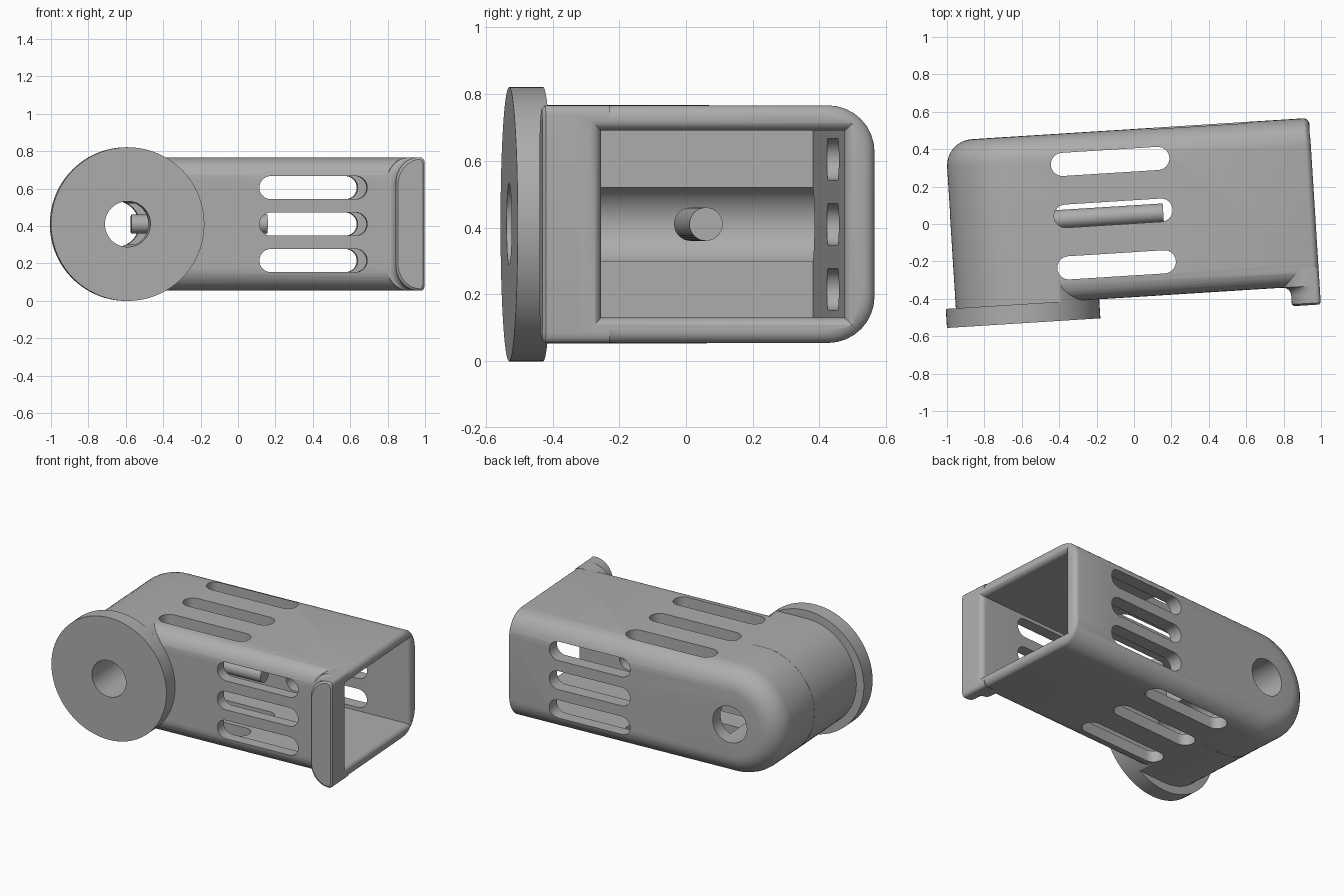
import bpy, bmesh
from math import sin, cos, pi, radians, sqrt, acos
from mathutils import Matrix

cube = bpy.data.objects.get("Cube")
if cube:
    bpy.data.objects.remove(cube)

grey = bpy.data.materials.new("matte grey")
grey.use_nodes = True
GREY = (0.42, 0.42, 0.42, 1)
grey.diffuse_color = GREY
grey.node_tree.nodes["Principled BSDF"].inputs["Base Color"].default_value = GREY

MID = 0.41          # height of the centre line
AXIS = -0.622       # pivot position along the length
HALF = 0.356        # half height of the housing
FRONT, BACK, END = -0.39, 0.507, 0.97
QUARTER = [i * pi / 16 for i in range(9)]


def loft(name, rings):
    """Closed solid through rings of equal point count."""
    bm = bmesh.new()
    loops = [[bm.verts.new(p) for p in ring] for ring in rings]
    n = len(loops[0])
    for a, b in zip(loops, loops[1:]):
        for i in range(n):
            j = (i + 1) % n
            bm.faces.new((a[i], a[j], b[j], b[i]))
    bm.faces.new(loops[0])
    bm.faces.new(loops[-1])
    bmesh.ops.recalc_face_normals(bm, faces=bm.faces)
    mesh = bpy.data.meshes.new(name)
    bm.to_mesh(mesh)
    bm.free()
    ob = bpy.data.objects.new(name, mesh)
    bpy.context.collection.objects.link(ob)
    mesh.materials.append(grey)
    return ob


def combine(ob, other, operation, keep=False):
    mod = ob.modifiers.new("combine", 'BOOLEAN')
    mod.object, mod.operation, mod.solver = other, operation, 'EXACT'
    bpy.context.view_layer.objects.active = ob
    bpy.ops.object.modifier_apply(modifier=mod.name)
    if not keep:
        bpy.data.objects.remove(other)


def arc(cx, cz, rx, rz, start, stop, steps):
    return [(cx + rx * cos(start + (stop - start) * i / steps),
             cz + rz * sin(start + (stop - start) * i / steps)) for i in range(steps + 1)]


def across(outline, y):
    """Outline in length and height, placed at a depth."""
    return [(x, y, MID + z) for x, z in outline]


def disc(name, radius, y0, y1, steps=72):
    ring = arc(AXIS, 0, radius, radius, 0, 2 * pi, steps)[:-1]
    return loft(name, [across(ring, y0), across(ring, y1)])


def section(x, grow, y0, y1, half):
    """Rectangular section across the length."""
    return [(x, y0 - grow, MID - half - grow), (x, y1 + grow, MID - half - grow),
            (x, y1 + grow, MID + half + grow), (x, y0 - grow, MID + half + grow)]


def round_section(x, grow, r0, r1):
    """Housing section with filleted corners."""
    y0, y1, h = FRONT - grow, BACK + grow, HALF + grow
    pts = []
    for cy, cz, r, a in ((y1 - r1, h - r1, r1, 0), (y0 + r0, h - r0, r0, pi / 2),
                         (y0 + r0, r0 - h, r0, pi), (y1 - r1, r1 - h, r1, 1.5 * pi)):
        pts += arc(cy, cz, r, r, a, a + pi / 2, 8)
    return [(x, y, MID + z) for y, z in pts]


def body_outline(inset):
    r = HALF - inset
    return arc(AXIS, 0, r, r, pi / 2, 1.5 * pi, 40) + [(END + 0.1, -r), (END + 0.1, r)]


# Housing: rounded at the pivot end, filleted on front and back edges
F, B, RIM = 0.115, 0.14, 0.037
rings = [across(body_outline(F * (1 - sin(a))), FRONT + F * (1 - cos(a))) for a in QUARTER]
rings += [across(body_outline(B * (1 - cos(a))), BACK - B * (1 - sin(a))) for a in QUARTER]
housing = loft("housing", rings)

# Rounded outer rim of the open end
rim = [round_section(-1.2, 0.001, F, B)]
rim += [round_section(END - RIM * (1 - sin(a)), 0.001 - RIM * (1 - cos(a)), F, B) for a in QUARTER]
combine(housing, loft("rim_shape", rim), 'INTERSECT')

# Boss that carries the housing square up to the pivot flange
flange_r = 0.411
angle = acos(sqrt(flange_r ** 2 - HALF ** 2) / flange_r)
boss_outline = arc(AXIS, 0, HALF + 0.001, HALF + 0.001, pi / 2, 1.5 * pi, 40)
boss_outline += arc(AXIS, 0, flange_r, flange_r, -angle, angle, 24)
boss = loft("boss", [across(boss_outline, FRONT - 0.002), across(boss_outline, 0.1)])
combine(housing, boss, 'UNION')


# Lip at the open end, blended into the front wall
def lip_outline(spread, inset=0):
    left, right, h = 0.815 - spread + inset, END - inset, HALF - inset
    return (arc(left + 0.12, h - 0.14, 0.12, 0.14, pi, pi / 2, 10)
            + arc(right - 0.02, h - 0.03, 0.02, 0.03, pi / 2, 0, 4)
            + arc(right - 0.02, 0.03 - h, 0.02, 0.03, 0, -pi / 2, 4)
            + arc(left + 0.12, 0.14 - h, 0.12, 0.14, -pi / 2, -pi, 10))


TIP, BLEND = -0.492, 0.045
lip_rings = [across(lip_outline(0, 0.01), TIP), across(lip_outline(0), TIP + 0.01)]
lip_rings += [across(lip_outline(BLEND * (1 - cos(a))), FRONT - BLEND * (1 - sin(a))) for a in QUARTER]
lip_rings.append(across(lip_outline(BLEND), FRONT + 0.1))
combine(housing, loft("lip", lip_rings), 'UNION')

# Hollow interior, flared at the rim
inside = (-0.314, 0.417, 0.28)
hollow = [section(-0.57, 0, *inside)]
hollow += [section(END - RIM * (1 - sin(a)), RIM * (1 - cos(a)), *inside) for a in QUARTER]
hollow.append(section(END + 0.1, RIM, *inside))
combine(housing, loft("hollow", hollow), 'DIFFERENCE')


# Three round-ended slots through each pair of walls
def slot_outline(x0, x1, offset, r=0.062):
    return (arc(x1 - r, offset, r, r, -pi / 2, pi / 2, 14)
            + arc(x0 + r, offset, r, r, pi / 2, 1.5 * pi, 14))


for i in (-1, 0, 1):
    side = slot_outline(0.09, 0.668, i * 0.195)
    combine(housing, loft("side_slot", [across(side, -0.8), across(side, 0.8)]), 'DIFFERENCE')
    top = slot_outline(-0.424, 0.211, 0.065 + i * 0.277)
    combine(housing, loft("top_slot", [[(x, y, z) for x, y in top] for z in (-0.2, 1)]), 'DIFFERENCE')

# Pivot flange, with one bore running through flange and housing
flange = disc("pivot_flange", flange_r, TIP, FRONT)
bore = disc("bore", 0.122, -0.8, 0.8, 48)
combine(flange, bore, 'DIFFERENCE', keep=True)
combine(housing, bore, 'DIFFERENCE')

# Pin inside the housing
pin_ring = arc(0.05, MID, 0.05, 0.05, 0, 2 * pi, 32)[:-1]
pin = loft("inner_pin", [[(x, y, z) for y, z in pin_ring] for x in (-0.57, 0.16)])

# Turn the assembly slightly and smooth the curved surfaces
for ob in (housing, flange, pin):
    ob.data.transform(Matrix.Rotation(radians(3.6), 4, 'Z'))
    bpy.ops.object.select_all(action='DESELECT')
    ob.select_set(True)
    bpy.context.view_layer.objects.active = ob
    bpy.ops.object.shade_smooth_by_angle(angle=radians(30))
